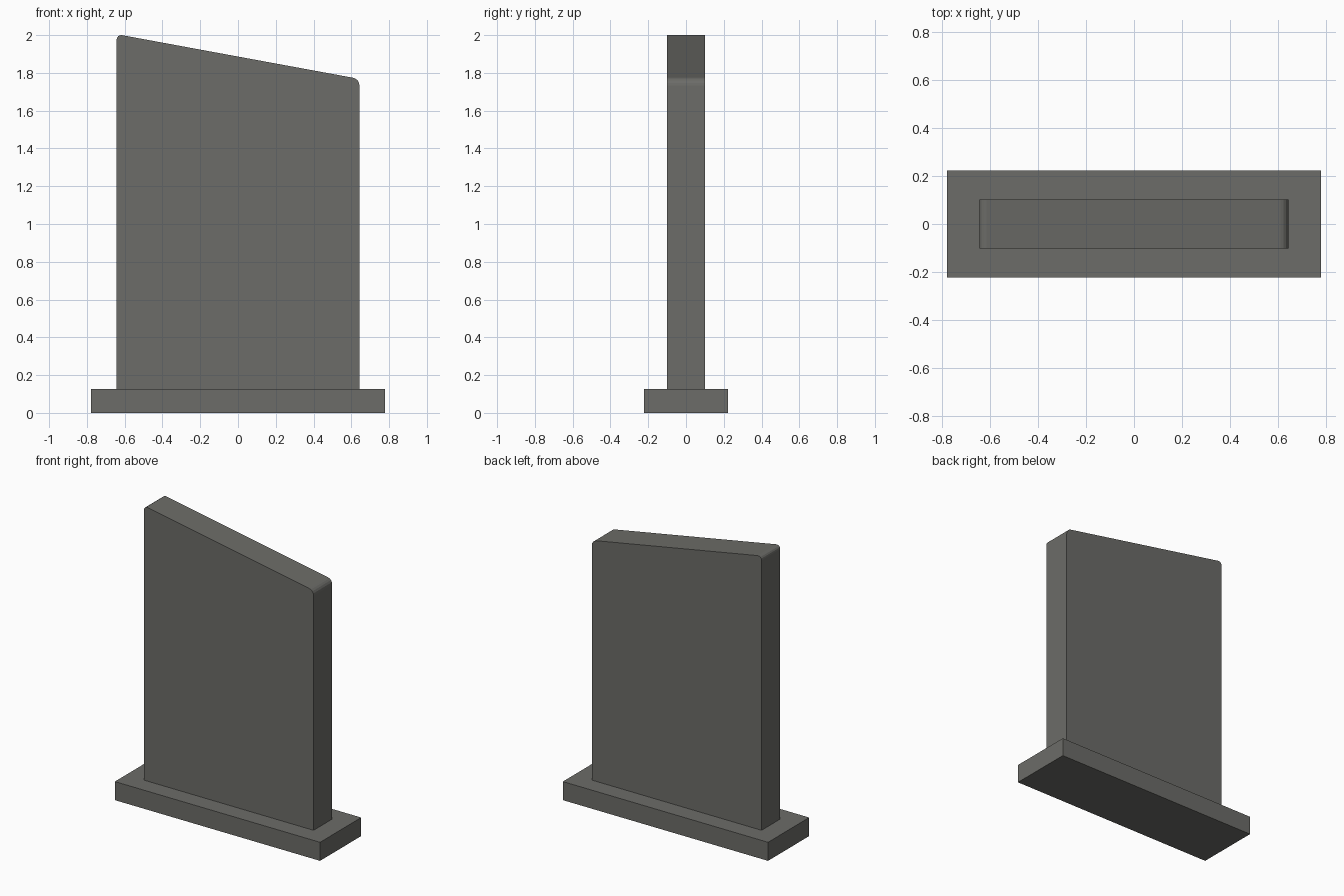
import bpy, math
from mathutils import Vector

if "Cube" in bpy.data.objects:
    bpy.data.objects.remove(bpy.data.objects["Cube"])

stone = bpy.data.materials.new("dark grey stone")
stone.diffuse_color = (0.15, 0.15, 0.138, 1)
stone.use_nodes = True
stone.node_tree.nodes["Principled BSDF"].inputs["Base Color"].default_value = stone.diffuse_color


def prism(name, outline, half_depth):
    """Extrude an x-z outline (counter-clockwise seen from the front) along y."""
    n = len(outline)
    verts = [(x, y, z) for y in (-half_depth, half_depth) for x, z in outline]
    faces = [list(range(n)), list(range(2 * n - 1, n - 1, -1))]
    faces += [[i, i + n, (i + 1) % n + n, (i + 1) % n] for i in range(n)]
    mesh = bpy.data.meshes.new(name)
    mesh.from_pydata(verts, [], faces)
    mesh.materials.append(stone)
    obj = bpy.data.objects.new(name, mesh)
    bpy.context.collection.objects.link(obj)
    return obj


def rounded(prev, corner, nxt, tangent, steps=4):
    """Circular arc replacing a sharp corner, with equal tangent lengths."""
    p, c, q = Vector(prev), Vector(corner), Vector(nxt)
    u, v = (p - c).normalized(), (q - c).normalized()
    half = u.angle(v) / 2
    radius = tangent * math.tan(half)
    centre = c + (u + v).normalized() * (tangent / math.cos(half))
    a, b = c + u * tangent - centre, c + v * tangent - centre
    sweep = math.pi - 2 * half
    pts = []
    for i in range(steps + 1):
        t = i / steps
        d = (a * math.sin((1 - t) * sweep) + b * math.sin(t * sweep)) / math.sin(sweep)
        pts.append(tuple(centre + d.normalized() * radius))
    return pts


# Rectangular plinth
prism("plinth", [(-0.777, 0), (0.777, 0), (0.777, 0.127), (-0.777, 0.127)], 0.222)

# Upright slab with slanted top and rounded upper corners
w, base = 0.643, 0.12
left, right = (-w, 2.005), (w, 1.768)
outline = [(-w, base), (w, base)]
outline += rounded((w, base), right, left, 0.035)
outline += rounded(right, left, (-w, base), 0.03)
prism("upright_slab", outline, 0.101)
